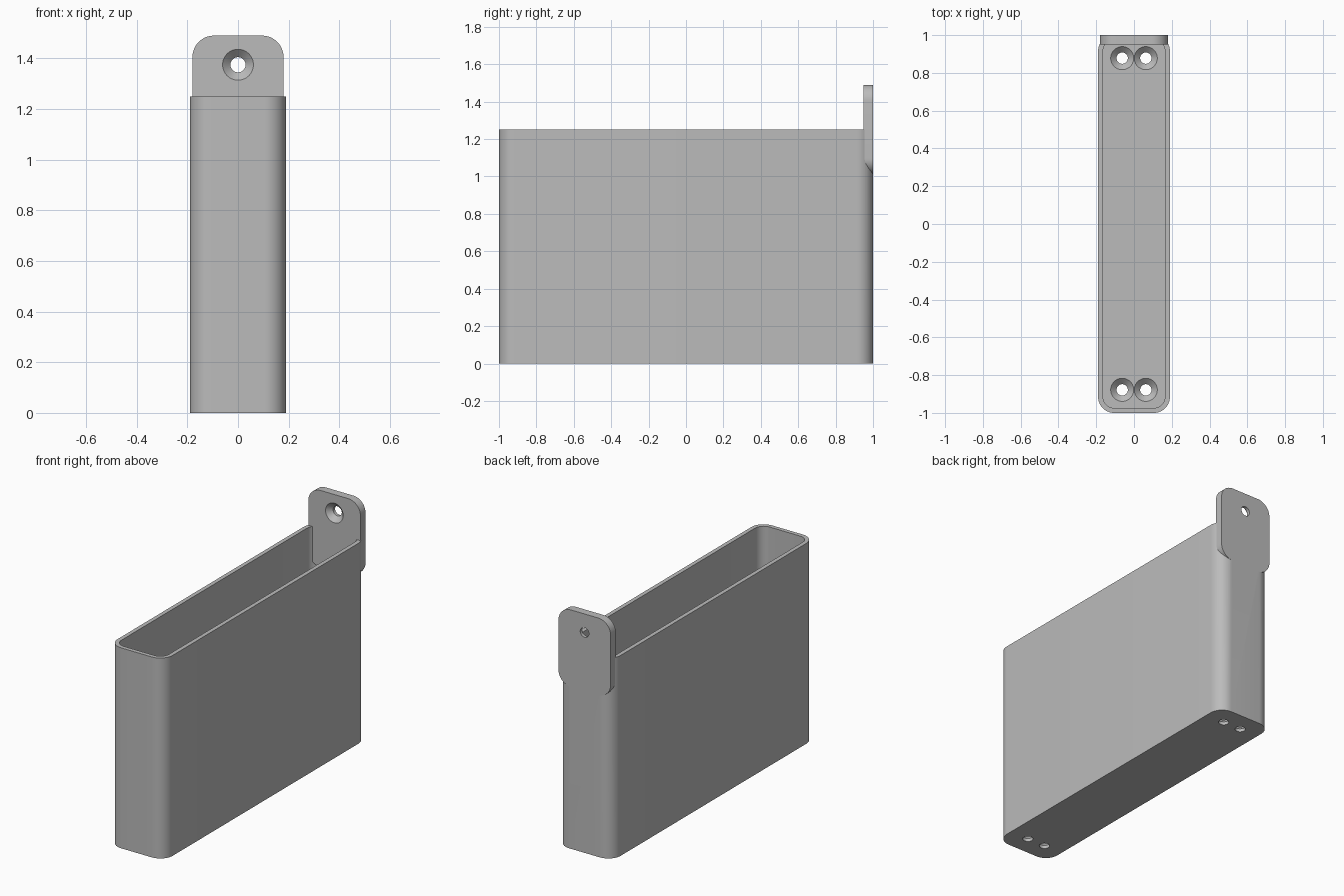
import bpy, bmesh, math
from mathutils import Matrix, Vector

cube = bpy.data.objects.get("Cube")
if cube:
    bpy.data.objects.remove(cube, do_unlink=True)

# Single plain grey plastic
GREY = (0.5, 0.5, 0.5, 1)
plastic = bpy.data.materials.new("grey_plastic")
plastic.use_nodes = True
plastic.diffuse_color = GREY
plastic.node_tree.nodes["Principled BSDF"].inputs["Base Color"].default_value = GREY

WALL = 0.026
PLATE = 0.05
HEIGHT = 1.25


def add_object(name, bm):
    bmesh.ops.recalc_face_normals(bm, faces=bm.faces)
    mesh = bpy.data.meshes.new(name)
    bm.to_mesh(mesh)
    bm.free()
    mesh.materials.append(plastic)
    obj = bpy.data.objects.new(name, mesh)
    bpy.context.collection.objects.link(obj)
    return obj


def rounded_prism(name, half_w, half_l, radius, depth, matrix, steps=12):
    """Rounded rectangle in local XY, extruded along local +Z."""
    bm = bmesh.new()
    verts = []
    corners = ((1, 1), (-1, 1), (-1, -1), (1, -1))
    for i, (sx, sy) in enumerate(corners):
        for k in range(steps + 1):
            a = math.pi / 2 * (i + k / steps)
            verts.append(bm.verts.new((sx * (half_w - radius) + radius * math.cos(a),
                                       sy * (half_l - radius) + radius * math.sin(a), 0)))
    face = bm.faces.new(verts)
    top = bmesh.ops.extrude_face_region(bm, geom=[face])["geom"]
    bmesh.ops.translate(bm, vec=(0, 0, depth),
                        verts=[g for g in top if isinstance(g, bmesh.types.BMVert)])
    bm.transform(matrix)
    return add_object(name, bm)


def screw_cutter(name, matrix):
    """Shaft with a countersunk head; local z = 0 is the plate face, +Z the head side."""
    bm = bmesh.new()
    rings = []
    for r, z in ((0.03, -0.1), (0.03, -0.03), (0.061, 0), (0.061, 0.02)):
        rings.append([bm.verts.new((r * math.cos(k * math.tau / 48),
                                    r * math.sin(k * math.tau / 48), z)) for k in range(48)])
    for low, high in zip(rings, rings[1:]):
        for k in range(48):
            n = (k + 1) % 48
            bm.faces.new((low[k], low[n], high[n], high[k]))
    bm.faces.new(rings[0])
    bm.faces.new(rings[-1])
    bm.transform(matrix)
    return add_object(name, bm)


def cut(target, cutter):
    mod = target.modifiers.new("cut", "BOOLEAN")
    mod.operation = "DIFFERENCE"
    mod.solver = "EXACT"
    mod.object = cutter
    bpy.context.view_layer.objects.active = target
    bpy.ops.object.modifier_apply(modifier=mod.name)
    bpy.data.objects.remove(cutter, do_unlink=True)


# Open-topped box with rounded upright corners
box = rounded_prism("box", 0.19, 1.0, 0.085, HEIGHT, Matrix.Identity(4))
cut(box, rounded_prism("cavity", 0.19 - WALL, 1.0 - WALL, 0.085 - WALL, HEIGHT,
                       Matrix.Translation((0, 0, PLATE))))

# Two countersunk floor holes at each end
for x in (-0.0625, 0.0625):
    for y in (-0.878, 0.878):
        cut(box, screw_cutter("floor_hole", Matrix.Translation((x, y, PLATE))))

# Upright hanging tab on the back wall, with its own countersunk hole
upright = Matrix.Rotation(math.pi / 2, 4, "X")
tab = rounded_prism("hanging_tab", 0.18, 0.24, 0.085, PLATE,
                    Matrix.Translation((0, 1.0, 1.25)) @ upright)
cut(tab, screw_cutter("tab_hole", Matrix.Translation((0, 1.0 - PLATE, 1.375)) @ upright))

# Clear the tab's footprint out of the box so the two fit without overlapping faces
cut(box, rounded_prism("tab_slot", 0.18, 0.24, 0.085, PLATE + 0.01,
                       Matrix.Translation((0, 1.01, 1.25)) @ upright))

for obj in (box, tab):
    bpy.ops.object.select_all(action="DESELECT")
    obj.select_set(True)
    bpy.context.view_layer.objects.active = obj
    bpy.ops.object.shade_smooth_by_angle(angle=math.radians(30))
